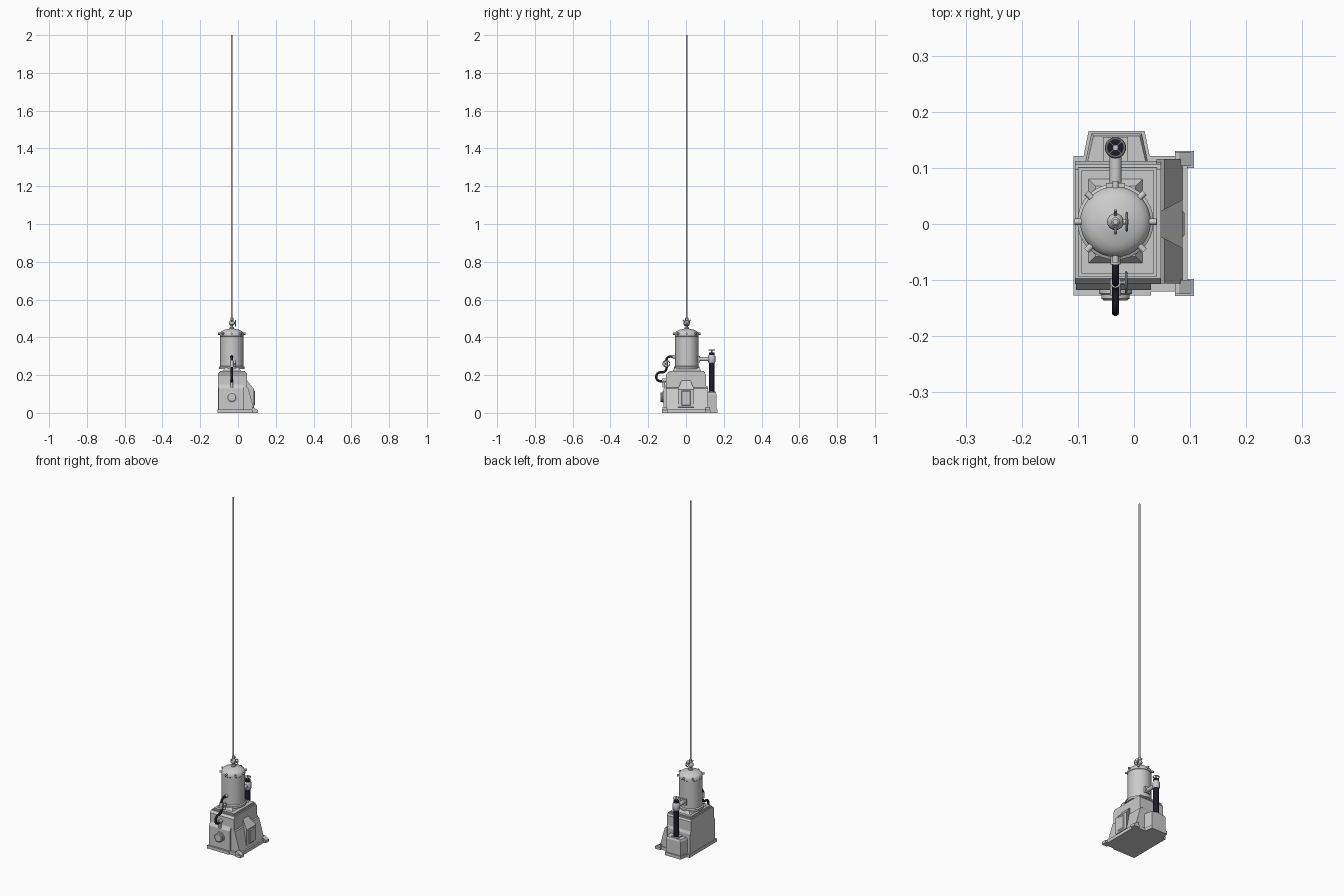
import bpy, bmesh, math
from mathutils import Vector, Matrix

if "Cube" in bpy.data.objects:
    bpy.data.objects.remove(bpy.data.objects["Cube"])

CX, CY = -0.033, 0.004          # axis of the vessel and rod
black = bpy.data.materials.new("black_rubber")
black.diffuse_color = (0.012, 0.012, 0.025, 1)
black.use_nodes = True
black.node_tree.nodes["Principled BSDF"].inputs["Base Color"].default_value = black.diffuse_color


def finish(name, bm, mat=None, smooth=False):
    bmesh.ops.recalc_face_normals(bm, faces=bm.faces)
    me = bpy.data.meshes.new(name)
    bm.to_mesh(me)
    bm.free()
    ob = bpy.data.objects.new(name, me)
    bpy.context.collection.objects.link(ob)
    if mat:
        me.materials.append(mat)
    if smooth:
        bpy.ops.object.select_all(action='DESELECT')
        ob.select_set(True)
        bpy.context.view_layer.objects.active = ob
        bpy.ops.object.shade_smooth_by_angle(angle=math.radians(35))
    return ob


def loft(name, rings):
    """Closed solid through matching rings of 3D points."""
    bm = bmesh.new()
    vs = [[bm.verts.new(p) for p in r] for r in rings]
    n = len(rings[0])
    for a, b in zip(vs, vs[1:]):
        for i in range(n):
            j = (i + 1) % n
            bm.faces.new((a[i], a[j], b[j], b[i]))
    bm.faces.new(vs[0])
    bm.faces.new(vs[-1])
    return finish(name, bm)


def rect(x0, x1, y0, y1, z):
    return [(x0, y0, z), (x1, y0, z), (x1, y1, z), (x0, y1, z)]


def box(name, x0, x1, y0, y1, z0, z1, inset=0.0):
    i = inset
    return loft(name, [rect(x0, x1, y0, y1, z0), rect(x0 + i, x1 - i, y0 + i, y1 - i, z1)])


def lathe(name, profile, loc, axis=(0, 0, 1), n=24, mat=None):
    """Revolve (radius, height) points around an axis starting at loc."""
    bm = bmesh.new()
    rings = [[bm.verts.new((r * math.cos(2 * math.pi * k / n), r * math.sin(2 * math.pi * k / n), h))
              for k in range(n)] for r, h in profile]
    for a, b in zip(rings, rings[1:]):
        for k in range(n):
            bm.faces.new((a[k], a[(k + 1) % n], b[(k + 1) % n], b[k]))
    bm.faces.new(rings[0])
    bm.faces.new(rings[-1])
    rot = Vector(axis).to_track_quat('Z', 'Y').to_matrix().to_4x4()
    bmesh.ops.transform(bm, matrix=Matrix.Translation(loc) @ rot, verts=bm.verts)
    return finish(name, bm, mat, True)


def rod(name, p, q, r, n=16, mat=None):
    d = Vector(q) - Vector(p)
    return lathe(name, [(r, 0), (r, d.length)], p, d, n, mat)


def hand_wheel(name, c, axis, r, t):
    """Ring, four spokes and hub around an axis."""
    ring = [(r - t + t * math.cos(a), t * math.sin(a)) for a in [i * math.pi / 4 for i in range(9)]]
    lathe(name + "_rim", ring, c, axis, 24).data
    me = bpy.data.objects[name + "_rim"].data
    bm = bmesh.new()
    bm.from_mesh(me)                       # open up the end caps
    bmesh.ops.delete(bm, geom=[f for f in bm.faces if len(f.verts) > 4], context='FACES_ONLY')
    bmesh.ops.remove_doubles(bm, verts=bm.verts, dist=1e-6)
    bm.to_mesh(me)
    bm.free()
    q = Vector(axis).to_track_quat('Z', 'Y')
    for k in range(2):
        a = k * math.pi / 2 + math.pi / 4
        d = q @ Vector((math.cos(a), math.sin(a), 0)) * (r - t)
        rod(name + "_spoke", Vector(c) - d, Vector(c) + d, t * 0.6, 8)
    h = Vector(axis).normalized() * t * 1.6
    rod(name + "_hub", Vector(c) - h, Vector(c) + h, r * 0.28, 12)


# base plate with front step and two feet on the right
box("base_plate", -0.108, 0.095, -0.12, 0.121, 0, 0.018)
box("base_front_step", -0.108, 0.03, -0.127, -0.11, 0, 0.018)
for s, y in ((1, 0.115), (-1, -0.113)):
    box("foot", 0.073, 0.107, y - 0.015, y + 0.015, 0, 0.014)
    loft("foot_gusset", [rect(0.073, 0.105, y - 0.012, y + 0.013, 0.014),
                         rect(0.073, 0.08, y - 0.012, y + 0.013, 0.03)])

# main housing
side = [(-0.107, 0.018), (0.112, 0.018), (0.112, 0.13), (0.106, 0.145), (0.106, 0.2),
        (0.097, 0.212), (-0.097, 0.212), (-0.107, 0.2)]
loft("housing", [[(x, y, z) for y, z in side] for x in (-0.105, 0.048)])
front = [(-0.118, 0.018), (-0.1, 0.018), (-0.1, 0.15), (-0.107, 0.15), (-0.118, 0.13)]
loft("front_block", [[(x, y, z) for y, z in front] for x in (-0.103, 0.03)])
box("top_deck", -0.1, 0.041, -0.094, 0.101, 0.21, 0.217)
box("top_deck_step", -0.094, 0.036, -0.088, 0.095, 0.217, 0.223)

# sloped right skirt and its flared central bulge
skirt = [(0.04, 0.018), (0.086, 0.018), (0.054, 0.13), (0.04, 0.14)]
loft("right_skirt", [[(x, y, z) for x, z in skirt] for y in (-0.106, 0.116)])
loft("right_bulge", [
    [(0.045, -0.022, 0.018), (0.086, -0.043, 0.03), (0.086, 0.043, 0.03), (0.045, 0.022, 0.018)],
    [(0.045, -0.022, 0.175), (0.086, -0.043, 0.125), (0.086, 0.043, 0.125), (0.045, 0.022, 0.175)]])
loft("bulge_panel", [
    [(0.086, y, z) for y, z in ((-0.024, 0.038), (0.024, 0.038), (0.024, 0.118), (-0.024, 0.118))],
    [(0.09, y, z) for y, z in ((-0.02, 0.043), (0.02, 0.043), (0.02, 0.113), (-0.02, 0.113))]])

# back box under the standpipe
def trapezoid(z, i=0.0):
    return [(-0.092 + i, 0.11, z), (0.03 - i, 0.11, z), (0.019 - i, 0.166 - i, z), (-0.081 + i, 0.166 - i, z)]
loft("back_box", [trapezoid(0), trapezoid(0.018), trapezoid(0.018, 0.005),
                  trapezoid(0.098, 0.005), trapezoid(0.108, 0.009)])
box("standpipe_pad", -0.055, -0.011, 0.112, 0.155, 0.1, 0.113)

# vessel: pedestal, drum, dome and radial bolts
box("pedestal", CX - 0.05, CX + 0.05, CY - 0.076, CY + 0.078, 0.22, 0.24, 0.014)
lathe("vessel", [(0.068, 0.232), (0.068, 0.244), (0.061, 0.248), (0.061, 0.405), (0.063, 0.407),
                 (0.063, 0.418), (0.059, 0.427), (0.051, 0.434), (0.039, 0.44), (0.02, 0.444),
                 (0.014, 0.446)], (CX, CY, 0), n=32)
for k in range(8):
    a = k * math.pi / 4
    d = Vector((math.cos(a), math.sin(a), 0))
    c = Vector((CX, CY, 0.419))
    rod("rim_bolt", c + d * 0.05, c + d * 0.073, 0.0055, 12)

# swivel fitting and long rod
lathe("swivel", [(0.013, 0.442), (0.013, 0.452), (0.007, 0.455), (0.007, 0.462), (0.013, 0.467),
                 (0.015, 0.475), (0.013, 0.484), (0.008, 0.489), (0.008, 0.503), (0.005, 0.506)], (CX, CY, 0))
rod("swivel_shaft", (CX, CY, 0.475), (-0.012, CY, 0.475), 0.005)
hand_wheel("swivel_wheel", (-0.013, CY, 0.475), (1, 0, 0), 0.018, 0.002)
for s in (1, -1):
    rod("swivel_arm", (CX, CY, 0.475), (CX, CY + s * 0.021, 0.492), 0.003, 8)
rod("long_rod", (CX, CY, 0.5), (CX, CY, 2.0), 0.005, 16)

# rear outlet pipe, standpipe and valve wheel
PY = 0.136
box("outlet_flange", CX - 0.017, CX + 0.017, 0.058, 0.073, 0.268, 0.302)
rod("outlet_pipe", (CX, 0.06, 0.285), (CX, PY, 0.285), 0.011)
rod("standpipe", (CX, PY, 0.105), (CX, PY, 0.272), 0.015, 20, black)
lathe("valve_body", [(0.016, 0.265), (0.019, 0.27), (0.019, 0.3), (0.015, 0.307)], (CX, PY, 0))
rod("valve_cap", (CX, PY, 0.305), (CX, PY, 0.32), 0.015, 20, black)
rod("valve_stem", (CX, PY, 0.31), (CX, PY, 0.333), 0.004, 10)
hand_wheel("valve_wheel", (CX, PY, 0.333), (0, 0, 1), 0.018, 0.002)

# front hose
rod("hose_socket", (CX, -0.05, 0.297), (CX, -0.072, 0.297), 0.009)
cu = bpy.data.curves.new("front_hose", 'CURVE')
cu.dimensions = '3D'
cu.bevel_depth = 0.0065
cu.bevel_resolution = 3
cu.use_fill_caps = True
pts = [(-0.066, 0.297), (-0.09, 0.297), (-0.103, 0.285), (-0.104, 0.26), (-0.104, 0.232), (-0.116, 0.217),
       (-0.142, 0.214), (-0.156, 0.2), (-0.155, 0.18), (-0.142, 0.169), (-0.122, 0.168)]
sp = cu.splines.new('BEZIER')
sp.bezier_points.add(len(pts) - 1)
for b, (y, z) in zip(sp.bezier_points, pts):
    b.co = (CX, y, z)
    b.handle_left_type = b.handle_right_type = 'AUTO'
cu.resolution_u = 4
cu.materials.append(black)
bpy.context.collection.objects.link(bpy.data.objects.new("front_hose", cu))

# hose valve and lower fitting
rod("hose_valve", (CX, -0.104, 0.243), (CX, -0.104, 0.277), 0.01)
rod("hose_valve_stem", (CX, -0.104, 0.26), (-0.013, -0.104, 0.26), 0.004, 10)
hand_wheel("hose_valve_wheel", (-0.014, -0.104, 0.26), (1, 0, 0), 0.02, 0.002)
rod("lower_elbow", (CX, -0.127, 0.172), (CX, -0.104, 0.172), 0.01)
rod("lower_drop", (CX, -0.117, 0.175), (CX, -0.117, 0.135), 0.007)

# round inspection cover on the front
lathe("front_cover", [(0.029, 0), (0.029, 0.008), (0.025, 0.01), (0.025, 0.017), (0.021, 0.02)],
      (CX, -0.116, 0.083), (0, -1, 0))
